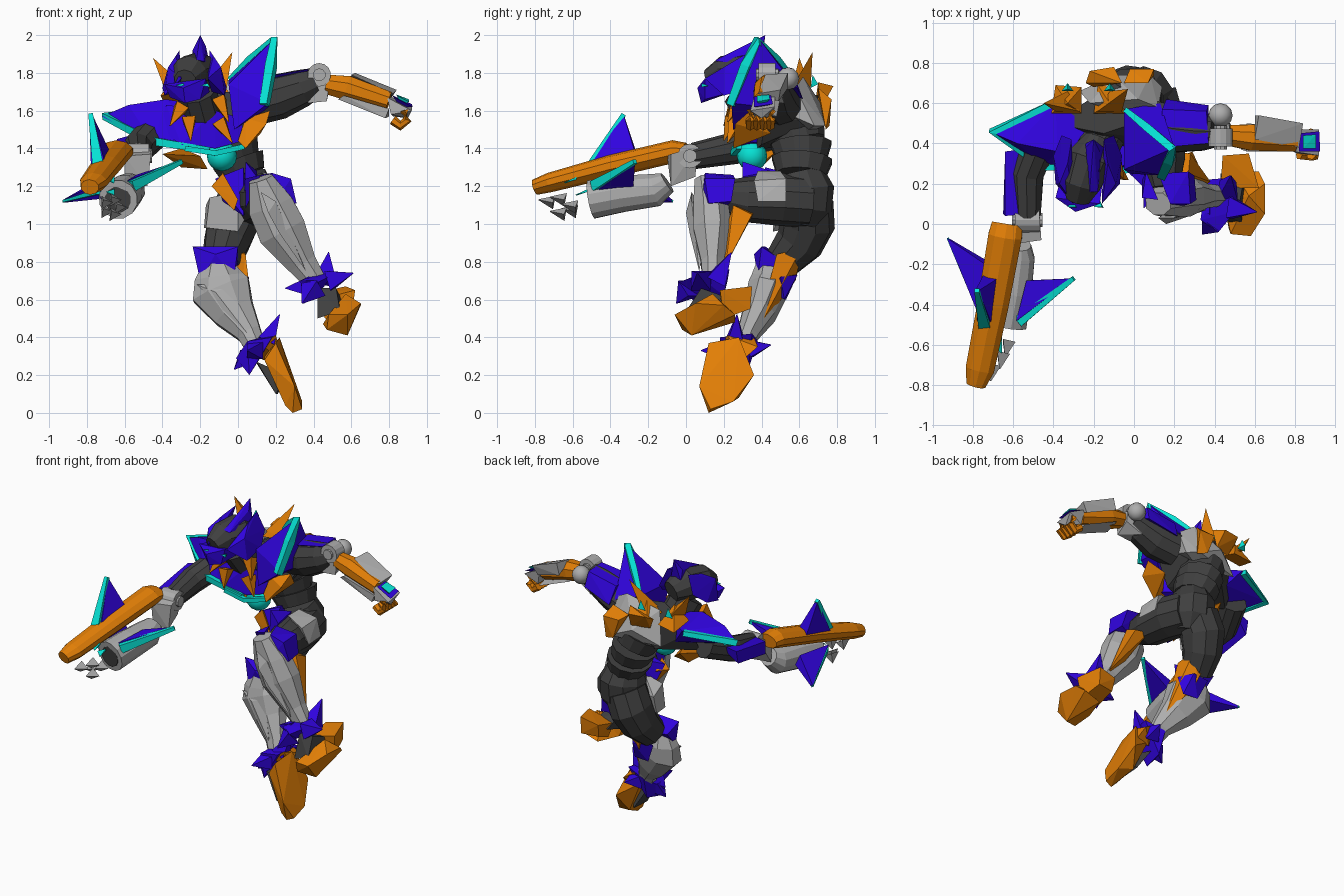
import bpy, bmesh, math
from mathutils import Vector as V

COLS = {"blue": (.03, .001, .74), "orange": (.76, .21, .002), "charcoal": (.05, .05, .05),
        "silver": (.42, .42, .42), "cyan": (.002, .76, .66)}
MATS = {}
for n, c in COLS.items():
    MATS[n] = bpy.data.materials.new(n)
    MATS[n].diffuse_color = (*c, 1)


def part(name, bm, col):
    bmesh.ops.recalc_face_normals(bm, faces=bm.faces[:])
    me = bpy.data.meshes.new(name)
    bm.to_mesh(me)
    bm.free()
    me.materials.append(MATS[col])
    ob = bpy.data.objects.new(name, me)
    bpy.context.collection.objects.link(ob)
    return ob


def hull(name, col, *pts):
    """Faceted armour block around corner points."""
    bm = bmesh.new()
    vs = [bm.verts.new(p) for p in pts]
    r = bmesh.ops.convex_hull(bm, input=vs)
    junk = set(r["geom_interior"]) | set(r["geom_unused"])
    bmesh.ops.delete(bm, geom=[g for g in junk if isinstance(g, bmesh.types.BMVert)], context="VERTS")
    bmesh.ops.dissolve_limit(bm, angle_limit=.02, verts=bm.verts[:], edges=bm.edges[:])
    return part(name, bm, col)


def tube(name, col, path, radii, sides=8):
    """Limb segment: rings along a path, each radius a number or (side, up)."""
    P = [V(p) for p in path]
    bm, rings = bmesh.new(), []
    d0 = (P[-1] - P[0]).normalized()
    hint = V((0, 1, 0)) if abs(d0.z) > .75 else V((0, 0, 1))
    for i, p in enumerate(P):
        d = (P[min(i + 1, len(P) - 1)] - P[max(i - 1, 0)]).normalized()
        s = d.cross(hint).normalized()
        u = s.cross(d)
        a, b = radii[i] if isinstance(radii[i], tuple) else (radii[i], radii[i])
        ang = [2 * math.pi * (k + .5) / sides for k in range(sides)]
        rings.append([bm.verts.new(p + s * a * math.cos(t) + u * b * math.sin(t)) for t in ang])
    for r, q in zip(rings, rings[1:]):
        for k in range(sides):
            bm.faces.new((r[k], r[(k + 1) % sides], q[(k + 1) % sides], q[k]))
    bm.faces.new(rings[0])
    bm.faces.new(rings[-1])
    return part(name, bm, col)


def spike(name, col, base, tip, r, sides=4):
    return tube(name, col, [base, tip], [r, .003], sides)


def fin(name, a, b, tip, t=.025, edge=.022):
    """Blue blade with a cyan leading edge from a to the tip."""
    a, b, tip = V(a), V(b), V(tip)
    n = (b - a).cross(tip - a).normalized() * t
    hull(name, "blue", a + n, a - n, b + n, b - n, tip + n * .2, tip - n * .2, tip.lerp(b, .15))
    tube(name + "_edge", "cyan", [a, tip], [edge, edge * .4], 4)


def ball(name, col, c, r, seg=16):
    bm = bmesh.new()
    bmesh.ops.create_uvsphere(bm, u_segments=seg, v_segments=seg // 2, radius=r)
    bmesh.ops.translate(bm, verts=bm.verts[:], vec=c)
    for f in part(name, bm, col).data.polygons:
        f.use_smooth = True


def hub(name, c, axis, r, half):
    """Joint disc with a smaller raised cap on each side."""
    c, a = V(c), V(axis).normalized()
    tube(name, "silver", [c - a * half, c + a * half], [r, r], 14)
    tube(name + "_cap", "silver", [c - a * (half + .015), c + a * (half + .015)], [r * .55] * 2, 10)


# pelvis and segmented waist
tube("pelvis", "charcoal", [(.05, .6, 1.0), (.05, .62, 1.08), (.05, .62, 1.18), (.04, .6, 1.27)],
     [(.1, .1), (.15, .15), (.15, .165), (.11, .13)], 10)
WAIST = [(.03, .61, 1.26), (.0, .615, 1.34), (-.03, .61, 1.42), (-.06, .58, 1.5)]
for i, (p, q) in enumerate(zip(WAIST, WAIST[1:])):
    tube("waist_ring_%d" % i, "charcoal", [p, q], [(.12, .135), (.145, .165)], 12)
hull("belt_front", "blue", (-.12, .4, 1.24), (.03, .42, 1.3), (-.08, .45, 1.12), (.03, .36, 1.04),
     (.05, .5, 1.1), (.0, .5, 1.28))
hull("belt_trim", "orange", (-.14, .38, 1.2), (-.08, .38, 1.27), (.0, .36, 1.13), (-.02, .36, 1.07), (-.08, .45, 1.2))
hull("hip_plate", "blue", (.04, .3, 1.33), (.1, .3, 1.25), (.03, .3, 1.1), (.1, .45, 1.28), (.03, .45, 1.12))

# chest
hull("chest_core", "charcoal", (-.4, .42, 1.42), (-.4, .5, 1.58), (.14, .42, 1.55), (.15, .55, 1.7),
     (-.15, .35, 1.38), (.06, .4, 1.42), (-.1, .7, 1.68), (.08, .7, 1.55), (-.2, .62, 1.45), (-.15, .45, 1.7))
hull("chest_plate", "blue", (-.42, .33, 1.5), (-.3, .26, 1.42), (-.12, .27, 1.4), (.03, .3, 1.44),
     (.02, .3, 1.56), (-.12, .28, 1.6), (-.38, .34, 1.63), (-.1, .45, 1.42))
hull("back_plate", "silver", (-.22, .6, 1.72), (.02, .62, 1.78), (.12, .58, 1.72), (.14, .68, 1.52),
     (.08, .74, 1.52), (-.1, .74, 1.6), (-.27, .66, 1.5), (-.02, .62, 1.48), (.1, .5, 1.6))
hull("back_trim", "orange", (-.05, .7, 1.68), (.07, .7, 1.72), (.1, .77, 1.66), (.1, .74, 1.5),
     (.03, .76, 1.52), (-.02, .77, 1.66))
hull("left_flank", "orange", (.04, .3, 1.56), (.17, .34, 1.6), (.15, .26, 1.53), (.04, .25, 1.4),
     (.0, .28, 1.44), (.12, .45, 1.48))
hull("right_flank", "orange", (-.4, .33, 1.37), (-.2, .3, 1.36), (-.16, .36, 1.29), (-.3, .4, 1.3), (-.3, .5, 1.4))
ball("core_orb", "cyan", (-.085, .35, 1.36), .08)
tube("chest_stripe", "cyan", [(-.28, .26, 1.4), (-.12, .25, 1.375), (.03, .28, 1.41)], [.02] * 3, 4)

# backpack horns
for s, x, tip in (("left", -.12, (-.03, .67, 1.91)), ("right", -.33, (-.45, .6, 1.88))):
    hull(s + "_back_horn", "orange", (x - .08, .55, 1.68), (x + .07, .55, 1.7), (x + .07, .68, 1.66),
         (x - .06, .69, 1.64), (x, .6, 1.79))
    hull(s + "_horn_tip", "orange", (x - .06, .56, 1.72), (x + .06, .56, 1.72), (x, .66, 1.72), tip)
    hull(s + "_back_light", "cyan", (x - .03, .66, 1.72), (x + .03, .66, 1.72), (x, .70, 1.74), (x, .67, 1.79))
hull("back_thruster", "orange", (-.24, .7, 1.7), (-.22, .76, 1.73), (-.1, .78, 1.73), (-.06, .7, 1.75),
     (-.2, .68, 1.62), (-.08, .72, 1.62))

# neck and collar spikes
tube("neck", "charcoal", [(-.17, .45, 1.5), (-.19, .36, 1.6), (-.22, .3, 1.7)], [.13, .11, .11], 10)
for i, (b, t) in enumerate((((-.26, .24, 1.56), (-.25, .2, 1.44)), ((-.1, .26, 1.54), (-.03, .22, 1.43)),
                            ((-.3, .26, 1.62), (-.36, .2, 1.52)), ((-.1, .28, 1.66), (-.05, .22, 1.54)))):
    spike("collar_spike_%d" % i, "orange", b, t, .05)

# head with blue helmet sides
tube("skull", "charcoal", [(-.28, .12, 1.76), (-.26, .2, 1.79), (-.22, .32, 1.8), (-.18, .42, 1.77)],
     [.06, (.1, .1), (.12, .11), .07], 10)
hull("face_mask", "blue", (-.39, .13, 1.74), (-.29, .06, 1.72), (-.17, .1, 1.77), (-.2, .1, 1.66),
     (-.28, .08, 1.64), (-.36, .15, 1.67), (-.15, .25, 1.7), (-.35, .28, 1.72))
for s, x, k in (("right", -.36, -1), ("left", -.1, 1)):
    hull(s + "_helmet_side", "blue", (x - k * .06, .1, 1.77), (x + k * .03, .2, 1.68), (x + k * .04, .34, 1.72),
         (x, .44, 1.8), (x + k * .01, .2, 1.83), (x - k * .03, .3, 1.89), (x - k * .05, .42, 1.92), (x - k * .04, .2, 1.7))
hull("head_crest", "blue", (-.22, .16, 1.87), (-.18, .16, 1.86), (-.15, .38, 1.85), (-.24, .4, 1.85),
     (-.24, .38, 1.92), (-.17, .36, 1.94), (-.2, .42, 2.0), (-.2, .28, 1.93))
for s, x in (("right", -.33), ("left", -.2)):
    hull(s + "_eye", "cyan", (x, .085, 1.735), (x + .05, .08, 1.725), (x + .04, .085, 1.745), (x + .03, .12, 1.73))

# flared shoulder pads with cyan rims
hull("left_shoulder_pad", "blue", (.2, .38, 1.99), (.16, .24, 1.64), (-.05, .57, 1.76), (-.05, .27, 1.74),
     (-.02, .25, 1.5), (.17, .42, 1.62), (.13, .6, 1.7))
tube("left_pad_rim", "cyan", [(.14, .24, 1.63), (.175, .32, 1.84), (.19, .375, 1.97), (.07, .475, 1.87),
                              (-.04, .565, 1.765)], [.03, .036, .028, .028, .018], 4)
hull("right_shoulder_pad", "blue", (-.72, .46, 1.57), (-.39, .6, 1.62), (-.38, .36, 1.66), (-.58, .4, 1.63),
     (-.14, .28, 1.42), (-.45, .29, 1.43), (-.12, .42, 1.62), (-.3, .55, 1.5))
tube("right_pad_rim", "cyan", [(-.4, .6, 1.61), (-.7, .46, 1.57), (-.46, .29, 1.44), (-.15, .27, 1.39)],
     [.024, .028, .03, .024], 4)

# left arm, stretched sideways
tube("left_upper_arm", "charcoal", [(.08, .5, 1.64), (.22, .47, 1.675), (.34, .46, 1.72), (.41, .46, 1.75)],
     [.12, .12, .1, .08], 10)
hull("left_arm_plate", "blue", (.14, .38, 1.78), (.14, .57, 1.78), (.36, .56, 1.82), (.37, .4, 1.82),
     (.37, .59, 1.72), (.16, .62, 1.66))
hub("left_elbow", (.43, .43, 1.79), (0, 1, 0), .062, .045)
ball("left_elbow_ball", "silver", (.43, .54, 1.77), .06, 12)
hull("left_elbow_block", "silver", (.37, .4, 1.64), (.47, .4, 1.65), (.37, .52, 1.64), (.48, .5, 1.7),
     (.37, .4, 1.76), (.49, .4, 1.78), (.47, .5, 1.78))
tube("left_forearm", "orange", [(.47, .44, 1.74), (.58, .43, 1.72), (.8, .41, 1.65)], [.055, .07, .055], 8)
hull("left_guard_top", "silver", (.6, .42, 1.79), (.62, .54, 1.8), (.84, .5, 1.71), (.82, .38, 1.69), (.8, .49, 1.65),
     (.6, .54, 1.72))
hull("left_guard_low", "silver", (.53, .37, 1.66), (.56, .36, 1.68), (.8, .36, 1.61), (.78, .36, 1.56),
     (.56, .5, 1.67), (.8, .48, 1.57))
hull("left_palm", "silver", (.79, .36, 1.67), (.8, .47, 1.68), (.92, .47, 1.62), (.92, .34, 1.6), (.81, .35, 1.58),
     (.82, .46, 1.57), (.9, .4, 1.56))
hull("left_hand_frame", "blue", (.82, .36, 1.675), (.82, .45, 1.68), (.92, .46, 1.635), (.925, .36, 1.62), (.86, .4, 1.62))
hull("left_hand_light", "cyan", (.84, .375, 1.68), (.84, .44, 1.685), (.905, .445, 1.66), (.905, .375, 1.648), (.87, .4, 1.62))
for i in range(4):
    y = .345 + i * .035
    tube("left_finger_%d" % i, "orange", [(.88, y, 1.6), (.895, y - .005, 1.55), (.86, y - .005, 1.52), (.82, y, 1.55)],
         [.026] * 4, 6)

# right arm, reaching forward
tube("right_upper_arm", "charcoal", [(-.45, .44, 1.48), (-.53, .25, 1.4), (-.53, .04, 1.36)], [.09, .085, .07], 10)
hull("right_arm_plate", "blue", (-.64, .36, 1.45), (-.49, .38, 1.49), (-.52, .05, 1.43), (-.64, .04, 1.4),
     (-.65, .05, 1.32), (-.64, .34, 1.36))
hub("right_elbow", (-.53, .02, 1.36), (1, 0, 0), .065, .06)
hull("right_elbow_block", "silver", (-.6, .06, 1.4), (-.47, .06, 1.41), (-.46, -.08, 1.37), (-.6, -.1, 1.36),
     (-.6, -.08, 1.2), (-.48, -.08, 1.2), (-.5, .05, 1.25))
tube("forearm_shell", "orange", [(-.63, .0, 1.385), (-.64, -.06, 1.385), (-.7, -.4, 1.305), (-.765, -.72, 1.22),
     (-.785, -.8, 1.195)], [(.08, .045), (.088, .06), (.082, .06), (.075, .052), (.05, .042)], 10)
for i, (y, z) in enumerate(((-.61, 1.235), (-.55, 1.17))):
    hull("shell_light_%d" % i, "cyan", (-.655, y - .035, z - .015), (-.655, y + .03, z + .015), (-.655, y + .03, z),
         (-.66, y - .03, z - .02), (-.7, y, z))
tube("cannon", "silver", [(-.57, -.1, 1.22), (-.58, -.16, 1.18), (-.605, -.34, 1.16), (-.635, -.5, 1.13)],
     [.06, .09, .1, .105], 12)
tube("cannon_bore", "charcoal", [(-.62, -.4, 1.14), (-.636, -.505, 1.129)], [.07, .07], 12)
for i in range(5):
    a = i * 2 * math.pi / 5
    c = V((-.67 + .04 * math.cos(a), -.58 - .06 * (i % 3), 1.09 + .04 * math.sin(a)))
    spike("muzzle_claw_%d" % i, "silver", c, c + V((-.01, -.08, .015)), .042, 3)
fin("upper_fin", (-.74, -.5, 1.3), (-.71, -.26, 1.36), (-.78, -.33, 1.58), .04, .042)
fin("outer_fin", (-.74, -.49, 1.17), (-.72, -.2, 1.2), (-.925, -.07, 1.12), .04, .02)
fin("inner_fin", (-.57, -.48, 1.2), (-.52, -.28, 1.23), (-.3, -.27, 1.33), .035, .04)

# left leg, knee raised
tube("left_thigh", "charcoal", [(.08, .64, 1.12), (.12, .5, 1.13), (.14, .32, 1.13), (.15, .18, 1.15)],
     [.14, .14, .12, .08], 10)
hull("left_thigh_plate", "silver", (.24, .36, 1.23), (.24, .53, 1.24), (.28, .38, 1.12), (.27, .53, 1.12),
     (.12, .38, 1.28), (.12, .5, 1.28))
hull("left_knee_guard", "blue", (.18, .1, 1.27), (.28, .1, 1.24), (.31, .12, 1.11), (.3, .24, 1.12), (.27, .26, 1.24),
     (.12, .25, 1.26), (.16, .2, 1.08), (.2, .08, 1.12))
hull("left_inner_knee", "blue", (.04, .13, 1.24), (.12, .12, 1.26), (.06, .26, 1.24), (.04, .22, 1.08))
tube("left_shin", "silver", [(.12, .1, 1.24), (.17, .13, 1.1), (.235, .14, .96), (.34, .14, .79), (.42, .14, .68)],
     [(.07, .06), (.13, .1), (.14, .11), (.085, .065), (.06, .055)])
hull("left_shin_ridge", "silver", (.12, .03, 1.17), (.2, .03, 1.12), (.16, .0, 1.06), (.22, .02, .95), (.36, .07, .75), (.26, .12, 1.0))
hull("left_calf", "orange", (.12, .25, 1.1), (.27, .25, 1.1), (.18, .36, 1.06), (.28, .35, 1.05), (.3, .28, .95),
     (.38, .21, .78), (.3, .16, .8))
hull("left_ankle_guard", "blue", (.33, .02, .7), (.42, -.04, .69), (.5, .06, .73), (.48, .23, .76), (.36, .22, .7),
     (.35, .05, .58), (.42, .2, .62))
for i, (b, t) in enumerate((((.38, .1, .67), (.25, .1, .66)), ((.46, .16, .7), (.48, .24, .85)),
                            ((.48, .08, .7), (.61, .06, .74)), ((.4, .02, .66), (.34, -.05, .58)))):
    spike("left_ankle_spike_%d" % i, "blue", b, t, .075)
hull("left_instep", "charcoal", (.42, .08, .66), (.52, .08, .66), (.42, .02, .5), (.54, .0, .54), (.43, .25, .58), (.55, .25, .6))
hull("left_toe", "orange", (.48, -.05, .52), (.58, -.06, .52), (.65, .05, .58), (.65, .2, .57), (.62, .26, .52),
     (.5, .26, .48), (.47, -.02, .44), (.58, .03, .41), (.45, .1, .47), (.57, .14, .63))
hull("left_heel", "orange", (.43, .18, .6), (.44, .34, .64), (.57, .35, .67), (.62, .18, .65), (.57, .34, .55),
     (.45, .32, .55), (.6, .2, .5), (.46, .2, .5))

# right leg, trailing below
tube("right_thigh", "charcoal", [(.02, .64, 1.12), (-.03, .64, 1.0), (-.06, .6, .9), (-.09, .51, .8)],
     [.14, (.14, .15), (.125, .13), .1], 10)
hull("right_thigh_plate", "silver", (-.15, .47, 1.14), (0, .46, 1.17), (.05, .5, 1.05), (.0, .46, .96),
     (-.17, .47, .98), (-.17, .6, 1.1), (-.18, .58, .98))
hull("right_knee_guard", "blue", (-.24, .42, .88), (-.12, .36, .84), (.0, .4, .88), (.0, .52, .8), (-.22, .52, .82),
     (-.2, .4, .7), (-.02, .38, .72))
tube("right_shin", "silver", [(-.11, .44, .8), (-.1, .44, .72), (-.09, .43, .65), (-.02, .39, .53), (.06, .33, .42),
     (.1, .29, .33)], [(.08, .07), (.14, .1), (.17, .11), (.12, .09), (.07, .06), (.055, .055)])
hull("right_shin_ridge", "silver", (-.22, .36, .68), (-.03, .34, .68), (-.12, .32, .64), (.05, .27, .42), (-.02, .36, .6))
hull("right_calf", "orange", (-.1, .62, .87), (.02, .61, .87), (.04, .48, .84), (.05, .46, .7), (-.04, .58, .7), (.09, .37, .42),
     (0, .42, .5))
hull("right_calf_guard", "blue", (-.14, .56, .74), (.0, .59, .73), (.06, .5, .72), (.03, .52, .6), (-.08, .53, .6), (-.04, .45, .65))
hull("right_ankle_guard", "blue", (-.01, .24, .29), (.05, .18, .38), (.18, .18, .4), (.2, .35, .42), (.06, .38, .38),
     (.06, .2, .2), (.07, .33, .23))
for i, (b, t) in enumerate((((.15, .26, .38), (.22, .27, .52)), ((.09, .2, .33), (.05, .08, .33)),
                            ((.14, .34, .34), (.16, .45, .36)), ((.05, .26, .3), (-.02, .25, .23)))):
    spike("right_ankle_spike_%d" % i, "blue", b, t, .065)
hull("right_instep", "charcoal", (.1, .17, .27), (.1, .29, .26), (.2, .14, .1), (.21, .28, .1), (.26, .2, .2))
hull("right_foot", "orange", (.2, .12, .37), (.22, .28, .4), (.29, .36, .2), (.34, .25, .06), (.34, .13, .02), (.29, .12, .0),
     (.3, .07, .14), (.14, .3, .3), (.25, .12, .04), (.24, .28, .08), (.14, .14, .28))
hull("right_heel", "orange", (.12, .18, .36), (.2, .22, .41), (.14, .36, .4), (.22, .38, .35), (.24, .3, .28), (.13, .3, .28))
